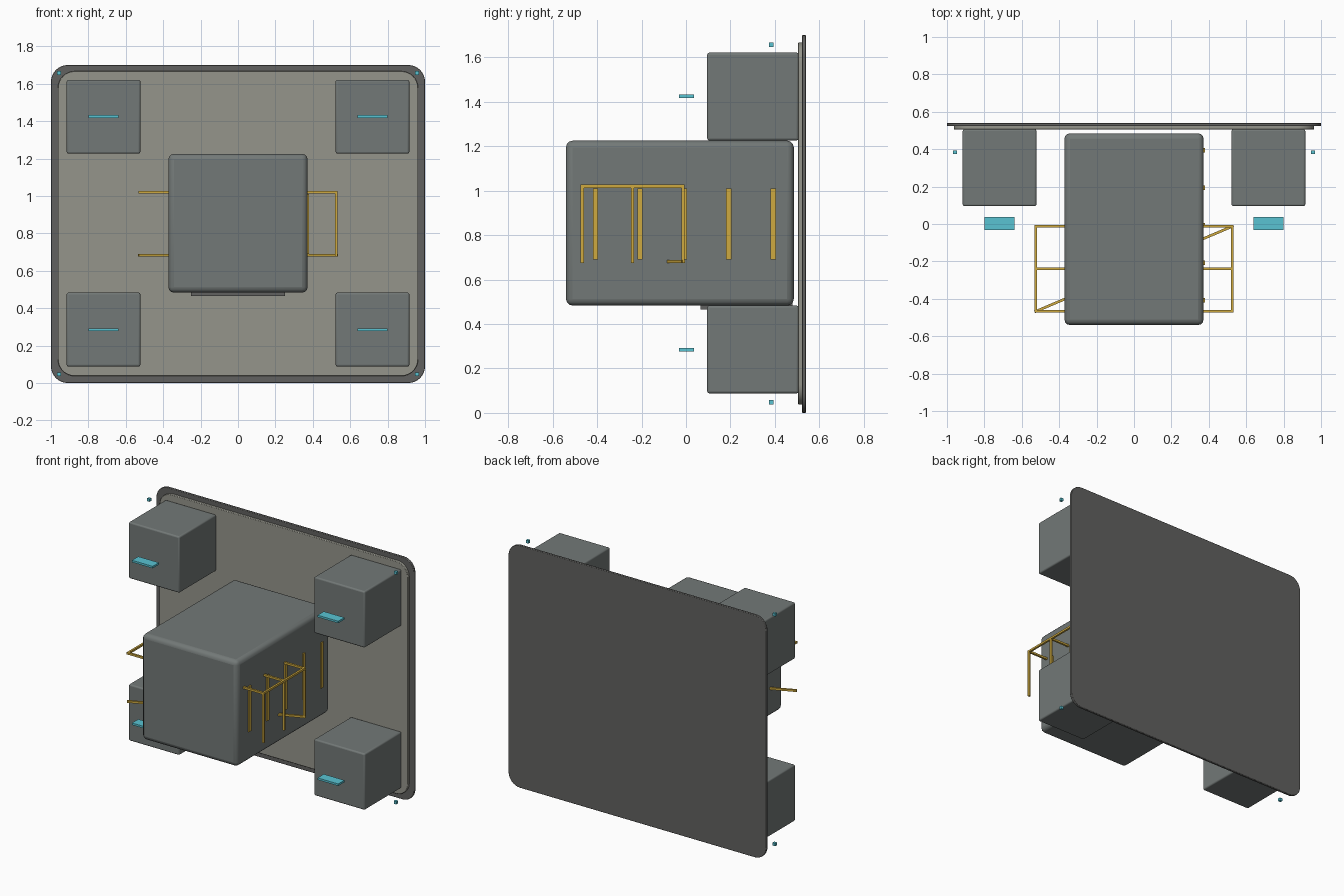
import bpy, bmesh, math
from mathutils import Vector

if "Cube" in bpy.data.objects:
    bpy.data.objects.remove(bpy.data.objects["Cube"])


def material(name, rgb):
    m = bpy.data.materials.new(name)
    m.diffuse_color = (*rgb, 1)
    m.use_nodes = True
    m.node_tree.nodes["Principled BSDF"].inputs["Base Color"].default_value = m.diffuse_color
    return m


YELLOW = material("yellow_metal", (0.62, 0.40, 0.05))
CYAN = material("cyan_light", (0.10, 0.55, 0.65))
GREY = material("body_grey", (0.17, 0.19, 0.185))
DARK = material("frame_grey", (0.12, 0.12, 0.115))
PALE = material("panel_grey", (0.30, 0.30, 0.26))


def finish(name, bm, mat, bevel=0.0, segments=3):
    bmesh.ops.recalc_face_normals(bm, faces=bm.faces)
    me = bpy.data.meshes.new(name)
    bm.to_mesh(me)
    bm.free()
    me.materials.append(mat)
    ob = bpy.data.objects.new(name, me)
    bpy.context.collection.objects.link(ob)
    if bevel:
        mod = ob.modifiers.new("bevel", "BEVEL")
        mod.width = bevel
        mod.segments = segments
        bpy.context.view_layer.objects.active = ob
        ob.select_set(True)
        bpy.ops.object.shade_smooth_by_angle(angle=math.radians(35))
        ob.select_set(False)
    return ob


def box(name, x, y, z, mat, bevel=0.0):
    bm = bmesh.new()
    bmesh.ops.create_cube(bm, size=1)
    for v in bm.verts:
        v.co = [(r[0] + r[1]) / 2 + c * (r[1] - r[0]) for r, c in zip((x, y, z), v.co)]
    return finish(name, bm, mat, bevel)


def bar(name, a, b, t=0.014):
    # square rod between two points
    a, b = Vector(a), Vector(b)
    bm = bmesh.new()
    bmesh.ops.create_cube(bm, size=1)
    d = b - a
    for v in bm.verts:
        v.co = (v.co.x * t, v.co.y * t, v.co.z * (d.length + t))
    q = d.to_track_quat("Z", "Y")
    for v in bm.verts:
        v.co = q @ v.co + (a + b) / 2
    return finish(name, bm, YELLOW)


def rounded_plate(name, hw, z0, z1, r, y0, y1, mat):
    bm = bmesh.new()
    ring = []
    corners = ((hw - r, z1 - r, 0), (-hw + r, z1 - r, 90),
               (-hw + r, z0 + r, 180), (hw - r, z0 + r, 270))
    for cx, cz, start in corners:
        for i in range(9):
            a = math.radians(start + i * 90 / 8)
            ring.append(bm.verts.new((cx + r * math.cos(a), y0, cz + r * math.sin(a))))
    face = bm.faces.new(ring)
    ext = bmesh.ops.extrude_face_region(bm, geom=[face])
    moved = [g for g in ext["geom"] if isinstance(g, bmesh.types.BMVert)]
    bmesh.ops.translate(bm, verts=moved, vec=(0, y1 - y0, 0))
    if not face.is_valid or len([f for f in bm.faces if len(f.verts) > 4]) < 2:
        bm.faces.new(ring)
    return finish(name, bm, mat, 0.003, 2)


# backing panel: outer plate and stepped inner face
rounded_plate("back_panel", 1.0, 0.0, 1.70, 0.09, 0.523, 0.54, DARK)
rounded_plate("inner_panel", 0.963, 0.037, 1.667, 0.09, 0.505, 0.53, PALE)

# central body and plate beneath it
box("main_body", (-0.372, 0.372), (-0.54, 0.485), (0.483, 1.225), GREY, 0.03)
box("under_plate", (-0.25, 0.25), (0.065, 0.48), (0.466, 0.50), DARK)

# corner pods and their lights
for side, s in (("left", -1), ("right", 1)):
    for level, z0, zl, zm in (("lower", 0.088, 0.284, 0.047), ("upper", 1.226, 1.425, 1.657)):
        tag = f"{level}_{side}"
        xs = sorted((s * 0.522, s * 0.916))
        box("corner_pod_" + tag, xs, (0.095, 0.507), (z0, z0 + 0.395), GREY, 0.01)
        xs = sorted((s * 0.64, s * 0.80))
        box("light_strip_" + tag, xs, (-0.032, 0.037), (zl - 0.007, zl + 0.007), CYAN)
        xs = sorted((s * 0.947, s * 0.967))
        box("marker_light_" + tag, xs, (0.374, 0.393), (zm - 0.01, zm + 0.01), CYAN)

# side rails: left one is the right one turned round, without its uprights
ZT, ZB, MID = 1.02, 0.682, -0.24
for side, s in (("left", -1), ("right", 1)):
    X = s * 0.525
    bar("rail_top_" + side, (X, MID - 0.227, ZT), (X, MID + 0.227, ZT))
    for i in (-1, 0, 1):
        y = MID + i * 0.227
        bar(f"rail_arm_{side}_{i + 2}", (s * 0.36, y, ZT), (X, y, ZT))
        if s > 0:
            bar(f"rail_upright_{i + 2}", (X, y, ZB), (X, y, ZT))
    bar("rail_brace_" + side, (s * 0.36, MID + s * 0.157, ZB), (X, MID + s * 0.227, ZB))

# slats on the right face of the body
for i in range(5):
    y = -0.407 + i * 0.2
    box(f"side_slat_{i + 1}", (0.365, 0.38), (y - 0.012, y + 0.012), (0.69, 1.01), YELLOW)
